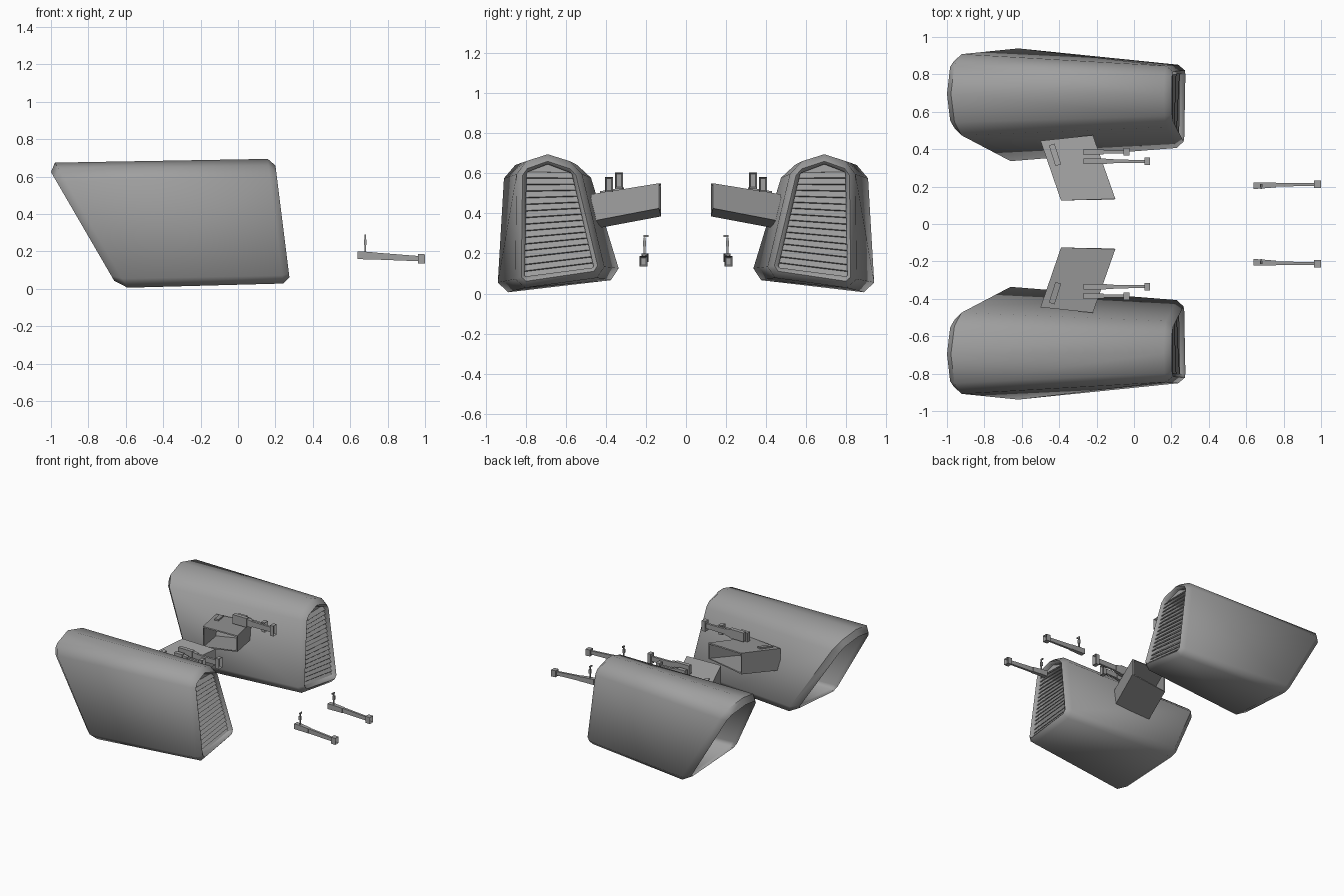
import bpy
import bmesh
import math
from mathutils import Vector

cube = bpy.data.objects.get("Cube")
if cube:
    bpy.data.objects.remove(cube, do_unlink=True)

grey = bpy.data.materials.new("mid grey")
grey.use_nodes = True
colour = (0.35, 0.35, 0.35, 1)
grey.diffuse_color = colour
grey.node_tree.nodes["Principled BSDF"].inputs["Base Color"].default_value = colour


def finish(name, bm, wall=0):
    """Turn a bmesh into an object mirrored across the centre line."""
    bmesh.ops.recalc_face_normals(bm, faces=bm.faces)
    mesh = bpy.data.meshes.new(name)
    bm.to_mesh(mesh)
    bm.free()
    mesh.materials.append(grey)
    obj = bpy.data.objects.new(name, mesh)
    bpy.context.collection.objects.link(obj)
    if wall:
        obj.modifiers.new("wall", "SOLIDIFY").thickness = wall
    mirror = obj.modifiers.new("mirror", "MIRROR")
    mirror.use_axis = (False, True, False)
    return obj


def loft(bm, rings, closed=False, caps=False):
    """Skin a list of equal-length point rings."""
    loops = [[bm.verts.new(p) for p in ring] for ring in rings]
    pairs = list(zip(loops, loops[1:]))
    if closed:
        pairs.append((loops[-1], loops[0]))
    for a, b in pairs:
        for i in range(len(a)):
            j = (i + 1) % len(a)
            bm.faces.new((a[i], a[j], b[j], b[i]))
    if caps:
        bm.faces.new(loops[0])
        return bm.faces.new(loops[-1])


def bar(bm, a, b):
    """Tapered box between two ends, each (x, y, z, width, height)."""
    rings = [[(x, y + sy * w / 2, z + sz * h / 2)
              for sy, sz in ((-1, -1), (1, -1), (1, 1), (-1, 1))]
             for x, y, z, w, h in (a, b)]
    return loft(bm, rings, caps=True)


def muzzle(bm, a, b):
    """Box with a recessed front opening."""
    face = bar(bm, a, b)
    bmesh.ops.recalc_face_normals(bm, faces=bm.faces)
    bmesh.ops.inset_region(bm, faces=[face], thickness=0.011)
    bmesh.ops.translate(bm, verts=face.verts, vec=(-0.02, 0, 0))


# Pod sections (y, z): lower inner, lower outer, upper outer, ridge, upper inner
FRONT = [(0.395, 0.085), (0.852, 0.022), (0.845, 0.645), (0.69, 0.695), (0.53, 0.645)]
FRONT_RIM = [(0.435, 0.115), (0.822, 0.058), (0.815, 0.615), (0.69, 0.66), (0.555, 0.615)]
INTAKE = [(0.46, 0.13), (0.805, 0.085), (0.795, 0.605), (0.69, 0.645), (0.57, 0.60)]
REAR = [(0.32, 0.073), (0.942, 0.0), (0.905, 0.63), (0.695, 0.675), (0.49, 0.63)]
REAR_RIM = [(0.38, 0.10), (0.895, 0.04), (0.87, 0.59), (0.695, 0.625), (0.525, 0.59)]
RIDGE = 3


def front_x(z):
    return 0.275 - (z - 0.06) * 0.125


def rear_x(z):
    return -0.66 - (z - 0.04) * 0.581


def scaled(section, scale):
    pts = [Vector(p) for p in section]
    mid = sum(pts, Vector((0, 0))) / len(pts)
    return [mid + (p - mid) * scale for p in pts]


def pod_ring(section, plane, offset, cut):
    """Section with chamfered corners and a plain ridge on a slanted plane."""
    pts = [Vector(p) for p in section]
    ring = []
    for i, p in enumerate(pts):
        if i == RIDGE:
            ring.append(p)
            continue
        for q in (pts[i - 1], pts[(i + 1) % len(pts)]):
            ring.append(p + (q - p).normalized() * cut)
    return [(plane(q.y) + offset, q.x, q.y) for q in ring]


# Hollow pod shell, chamfered at both open ends
bm = bmesh.new()
loft(bm, [
    pod_ring(REAR_RIM, rear_x, 0, 0.03),
    pod_ring(REAR, rear_x, 0.05, 0.055),
    pod_ring(FRONT, front_x, -0.037, 0.05),
    pod_ring(FRONT_RIM, front_x, 0, 0.025),
    pod_ring(INTAKE, front_x, -0.015, 0.006),
    pod_ring(INTAKE, front_x, -0.08, 0.006),
    pod_ring(scaled(REAR_RIM, 0.96), rear_x, 0.03, 0.03),
], closed=True)
pod = finish("engine_pod", bm)
bpy.ops.object.select_all(action="DESELECT")
bpy.context.view_layer.objects.active = pod
pod.select_set(True)
bpy.ops.object.shade_smooth_by_angle(angle=math.radians(52))

# Sloping slats across the front opening
bm = bmesh.new()
low_in, low_out, top_out, ridge, top_in = scaled(INTAKE, 1.015)
COUNT = 16
for i in range(COUNT):
    corners = []
    for t, depth in ((i / COUNT, -0.022), ((i + 1.1) / COUNT, -0.05)):
        for p in (low_in.lerp(top_in, t), low_out.lerp(top_out, t)):
            corners.append(bm.verts.new((front_x(p.y) + depth, p.x, p.y)))
    a, b, c, d = corners
    bm.faces.new((a, b, d, c))
bm.faces.new([bm.verts.new((front_x(p.y) - 0.035, p.x, p.y))
              for p in (top_in, top_out, ridge)])
finish("intake_slats", bm, 0.006)

# Box arm reaching from the pod to the middle, open at its inner end
bm = bmesh.new()
inner = [(-0.39, 0.125, 0.55), (-0.10, 0.135, 0.55),
         (-0.10, 0.135, 0.425), (-0.39, 0.125, 0.385)]
outer = [(-0.50, 0.445, 0.495), (-0.22, 0.475, 0.495),
         (-0.22, 0.475, 0.36), (-0.50, 0.445, 0.325)]
loft(bm, [inner, outer])
bm.verts.ensure_lookup_table()
bm.faces.new(bm.verts[4:8])
finish("support_arm", bm, 0.012)

# Raised strip on top of the arm
bm = bmesh.new()
strip = [(-0.42, 0.31), (-0.39, 0.32), (-0.425, 0.43), (-0.455, 0.42)]
loft(bm, [[(x, y, 0.57 - y / 6 + lift) for x, y in strip]
          for lift in (-0.01, 0.012)], caps=True)
finish("arm_strip", bm)

# Long and short guns on the arm
for name, y, z, body, tip, tall in (("long_arm_gun", 0.335, 0.565, -0.11, 0.055, 0.08),
                                    ("short_arm_gun", 0.385, 0.545, -0.16, -0.055, 0.075)):
    bm = bmesh.new()
    bar(bm, (-0.27, y, z, 0.03, 0.07), (body - 0.04, y, z, 0.03, 0.07))
    bar(bm, (body - 0.04, y, z, 0.026, 0.06), (body, y, z, 0.024, 0.05))
    bar(bm, (body, y, z, 0.018, 0.042), (tip, y, z, 0.016, 0.038))
    muzzle(bm, (tip, y, z, 0.04, tall), (tip + 0.03, y, z, 0.04, tall))
    finish(name, bm)

# Nose gun with stepped body and tapering barrel
bm = bmesh.new()
bar(bm, (0.64, 0.205, 0.18, 0.035, 0.042), (0.70, 0.206, 0.178, 0.032, 0.04))
bar(bm, (0.70, 0.206, 0.178, 0.03, 0.04), (0.76, 0.209, 0.174, 0.026, 0.036))
bar(bm, (0.76, 0.209, 0.174, 0.018, 0.036), (0.965, 0.212, 0.162, 0.016, 0.028))
muzzle(bm, (0.962, 0.212, 0.162, 0.04, 0.05), (1.0, 0.212, 0.16, 0.04, 0.05))
finish("nose_gun", bm)

# Thin upright sight with a hooked top
bm = bmesh.new()
for y, z, w, h, half in ((0.207, 0.235, 0.010, 0.09, 0.004),
                         (0.207, 0.25, 0.016, 0.03, 0.007),
                         (0.200, 0.286, 0.026, 0.010, 0.004)):
    bar(bm, (0.68 - half, y, z, w, h), (0.68 + half, y, z, w, h))
finish("gun_sight", bm)
